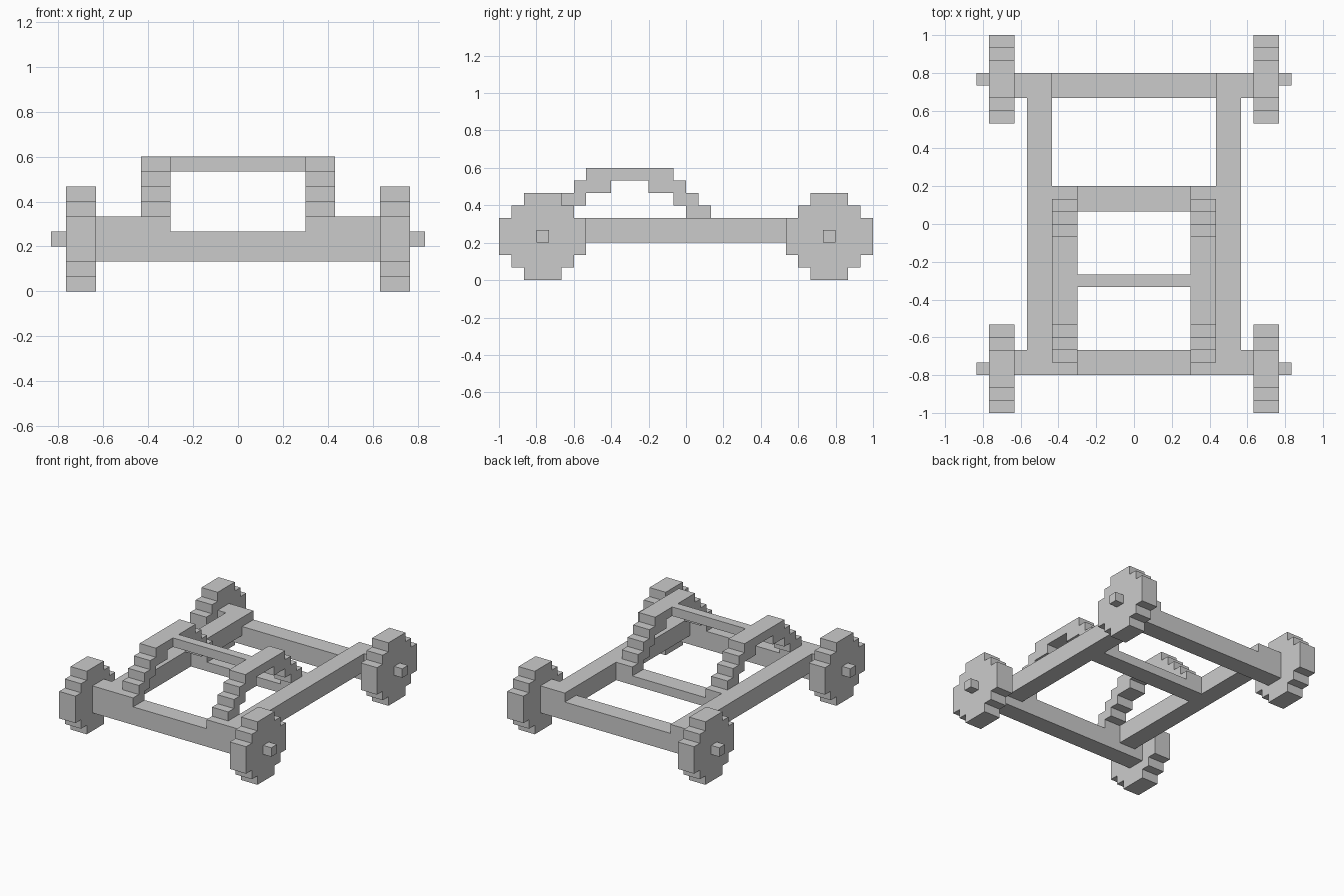
import bpy
import bmesh

if "Cube" in bpy.data.objects:
    bpy.data.objects.remove(bpy.data.objects["Cube"])

U = 1 / 15  # one block


def prism(name, profile, x0, x1):
    """Extrude a (y, z) outline, given in blocks, from x0 to x1."""
    bm = bmesh.new()
    face = bm.faces.new([bm.verts.new((x0 * U, y * U, z * U)) for y, z in profile])
    ext = bmesh.ops.extrude_face_region(bm, geom=[face])
    moved = [v for v in ext["geom"] if isinstance(v, bmesh.types.BMVert)]
    bmesh.ops.translate(bm, verts=moved, vec=((x1 - x0) * U, 0, 0))
    bmesh.ops.recalc_face_normals(bm, faces=bm.faces)
    mesh = bpy.data.meshes.new(name)
    bm.to_mesh(mesh)
    bm.free()
    obj = bpy.data.objects.new(name, mesh)
    bpy.context.collection.objects.link(obj)
    return obj


def box(name, x, y, z):
    return prism(name, [(y[0], z[0]), (y[1], z[0]), (y[1], z[1]), (y[0], z[1])], *x)


# Stepped round wheel outline: one quarter, turned four times
quarter = [(3.5, 1.5), (2.5, 1.5), (2.5, 2.5), (1.5, 2.5), (1.5, 3.5)]
wheel = []
for turn in range(4):
    wheel += quarter
    quarter = [(-z, y) for y, z in quarter]

# Stepped arch outline of the roll cage
arch = [(-11, 5), (-11, 6), (-10, 6), (-10, 7), (-9, 7), (-9, 8), (-8, 8), (-8, 9),
        (-1, 9), (-1, 8), (0, 8), (0, 7), (1, 7), (1, 6), (2, 6), (2, 5),
        (0, 5), (0, 6), (-1, 6), (-1, 7), (-3, 7), (-3, 8), (-6, 8), (-6, 7),
        (-8, 7), (-8, 6), (-9, 6), (-9, 5)]

for side, s in (("left", -1), ("right", 1)):
    def span(a, b):
        return sorted((s * a, s * b))

    # Wheels and axle stubs
    for end, cy in (("front", -11.5), ("rear", 11.5)):
        prism(f"{end}_{side}_wheel", [(y + cy, z + 3.5) for y, z in wheel], *span(9.5, 11.5))
        box(f"{end}_{side}_axle_stub", span(11.5, 12.5), (cy - .5, cy + .5), (3, 4))

    # Side rail, cage arch and raised beam ends
    box(f"{side}_rail", span(6.5, 8.5), (-10, 10), (3, 5))
    prism(f"{side}_cage_arch", arch, *span(4.5, 6.5))
    box(f"front_{side}_beam_end", span(4.5, 9.5), (-12, -10), (2, 5))
    box(f"rear_{side}_beam_end", span(6.5, 9.5), (10, 12), (2, 5))
    box(f"middle_{side}_beam_end", span(4.5, 6.5), (1, 3), (3, 5))

# Cross beams
box("front_beam", (-4.5, 4.5), (-12, -10), (2, 4))
box("rear_beam", (-6.5, 6.5), (10, 12), (2, 4))
box("middle_beam", (-4.5, 4.5), (1, 3), (3, 4))
box("cage_top_bar", (-4.5, 4.5), (-5, -4), (8, 9))
